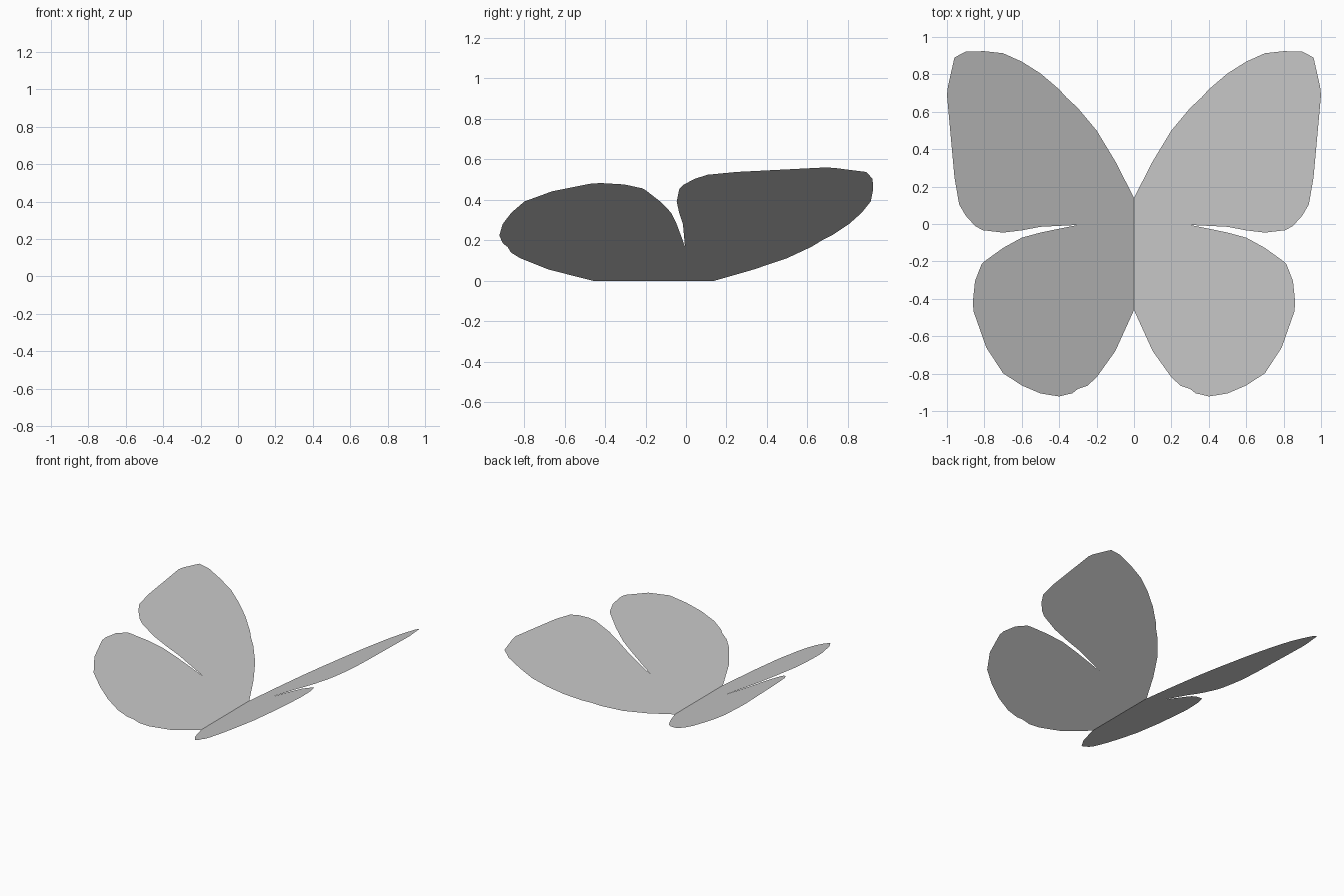
import bpy, bmesh

SLOPE = 0.56  # wings rise in a V from the centre fold

# Right-hand outlines seen from above, clockwise from the centre fold
FORE = [(0, .14), (.1, .335), (.2, .50), (.3, .62), (.36, .675), (.4, .72), (.5, .805),
        (.6, .868), (.7, .913), (.8, .924), (.9, .922), (.96, .89), (.995, .735), (1, .69),
        (.96, .25), (.935, .105), (.9, .045), (.85, -.01), (.81, -.033), (.7, -.046),
        (.6, -.034), (.5, -.015), (.3, -.005), (0, -.005)]
HIND = [(0, -.005), (.3, -.005), (.4, -.025), (.5, -.046), (.6, -.073), (.7, -.128),
        (.8, -.2), (.815, -.215), (.85, -.305), (.862, -.42), (.857, -.47), (.79, -.66),
        (.7, -.798), (.6, -.863), (.5, -.906), (.4, -.922), (.33, -.905), (.3, -.882),
        (.25, -.865), (.2, -.82), (.1, -.68), (0, -.46)]


def wing_pair(name, outline):
    bm = bmesh.new()
    verts = [bm.verts.new((x, y, SLOPE * x)) for x, y in reversed(outline)]
    bm.faces.new(verts)
    bmesh.ops.triangulate(bm, faces=bm.faces[:])
    mesh = bpy.data.meshes.new(name)
    bm.to_mesh(mesh)
    bm.free()
    obj = bpy.data.objects.new(name, mesh)
    bpy.context.collection.objects.link(obj)
    obj.modifiers.new("mirror", 'MIRROR').use_axis[0] = True


# Larger wings at the back (+y), rounded wings at the front (-y)
wing_pair("fore_wings", FORE)
wing_pair("hind_wings", HIND)
